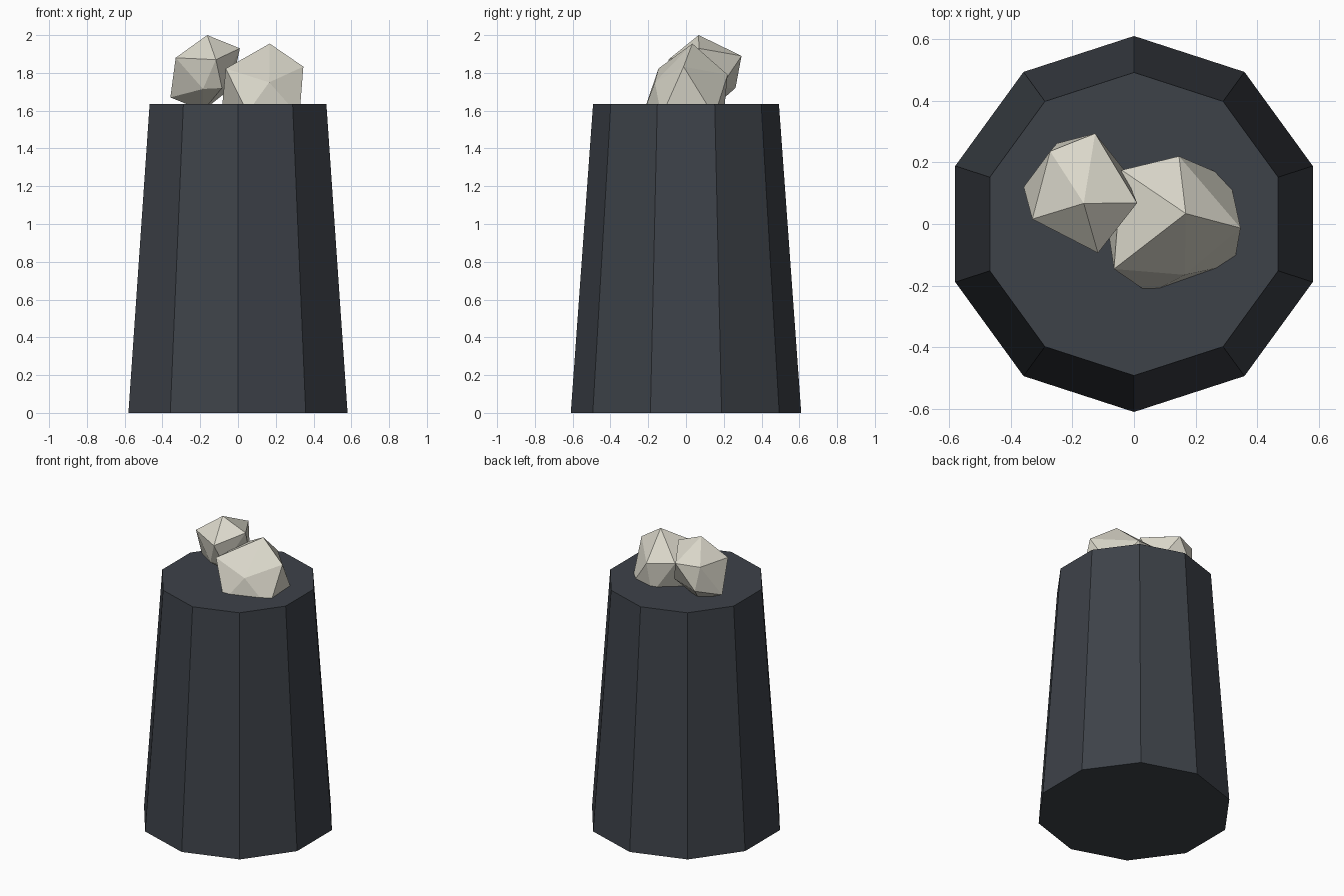
import bpy, bmesh, math

if "Cube" in bpy.data.objects:
    bpy.data.objects.remove(bpy.data.objects["Cube"])


def material(name, rgb):
    m = bpy.data.materials.new(name)
    m.diffuse_color = (*rgb, 1.0)
    m.use_nodes = True
    m.node_tree.nodes["Principled BSDF"].inputs["Base Color"].default_value = m.diffuse_color
    return m


def finish(bm, name, mat):
    bmesh.ops.recalc_face_normals(bm, faces=bm.faces)
    mesh = bpy.data.meshes.new(name)
    bm.to_mesh(mesh)
    bm.free()
    mesh.materials.append(mat)
    ob = bpy.data.objects.new(name, mesh)
    bpy.context.collection.objects.link(ob)
    return ob


def rock(name, points, mat):
    """Faceted stone: the convex hull of a few corner points."""
    bm = bmesh.new()
    for p in points:
        bm.verts.new(p)
    bmesh.ops.convex_hull(bm, input=bm.verts)
    loose = [v for v in bm.verts if not v.link_faces]
    bmesh.ops.delete(bm, geom=loose, context='VERTS')
    return finish(bm, name, mat)


slate = material("dark_slate", (0.047, 0.054, 0.066))
bone = material("pale_stone", (0.70, 0.68, 0.59))

# Tapered ten-sided pedestal, with a corner pointing to the front
HEIGHT, SIDES = 1.635, 10
bm = bmesh.new()
rings = []
for r, z in ((0.61, 0.0), (0.492, HEIGHT)):
    angles = [math.pi / 2 + i * math.tau / SIDES for i in range(SIDES)]
    rings.append([bm.verts.new((r * math.cos(a), r * math.sin(a), z)) for a in angles])
low, high = rings
bm.faces.new(low)
bm.faces.new(high)
for i in range(SIDES):
    j = (i + 1) % SIDES
    bm.faces.new((low[i], low[j], high[j], high[i]))
finish(bm, "pedestal", slate)

# Upper stone: peak, upper ring, lower ring, base
rock("tall_rock", [
    (-0.163, 0.067, 2.0),
    (0.01, 0.068, 1.93), (-0.126, 0.294, 1.89), (-0.272, 0.236, 1.88),
    (-0.33, 0.016, 1.88), (-0.117, -0.094, 1.87),
    (-0.358, 0.12, 1.67), (-0.185, -0.035, 1.715), (-0.035, 0.18, 1.72),
    (-0.25, 0.262, 1.72), (-0.085, -0.03, 1.72),
    (-0.185, 0.125, 1.60)], bone)

# Wider stone, sunk into the top of the pedestal
rock("wide_rock", [
    (0.168, 0.034, 1.955),
    (-0.065, -0.146, 1.823), (0.165, -0.165, 1.75), (0.346, -0.013, 1.833),
    (0.146, 0.22, 1.79), (-0.04, 0.175, 1.82),
    (0.31, 0.15, 1.57), (0.12, 0.2, 1.58), (-0.09, 0.02, 1.56),
    (0.05, -0.225, 1.59), (0.325, -0.13, 1.57),
    (0.12, -0.03, 1.45)], bone)
